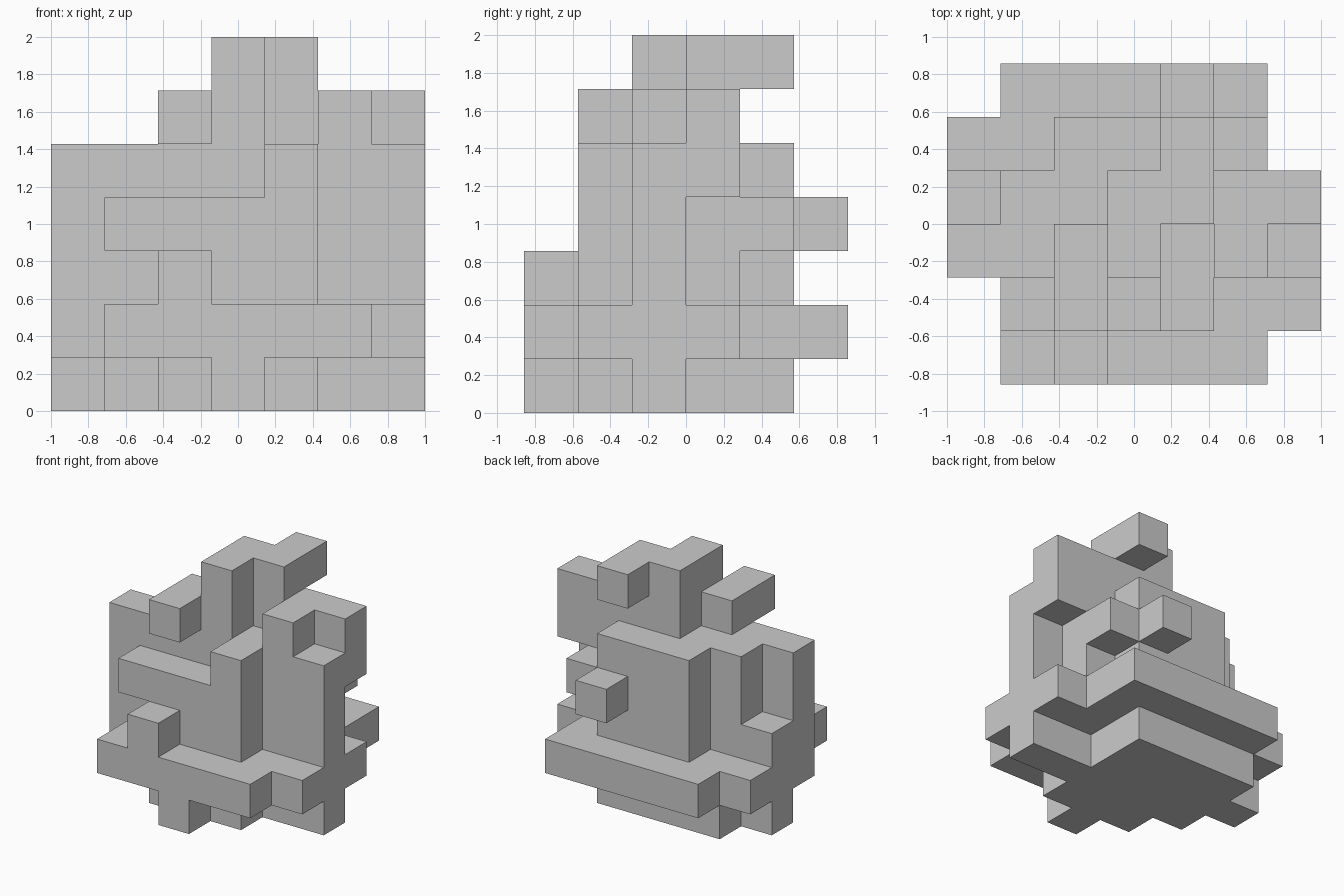
import bpy
import bmesh
from mathutils import Vector

if "Cube" in bpy.data.objects:
    bpy.data.objects.remove(bpy.data.objects["Cube"])

S = 2 / 7                       # edge of one block
ORIGIN = Vector((-1.0, -3 * S, 0.0))

# Layers from bottom to top: (row from the front, first column, last column)
LAYERS = [
    [(0, 3, 3), (1, 2, 4), (2, 1, 6), (3, 0, 4), (4, 1, 4)],             # stepped foot
    [(0, 1, 5), (1, 1, 6), (2, 0, 6), (3, 0, 6), (4, 0, 5), (5, 1, 5)],  # wide slab
    [(0, 2, 2), (1, 2, 4), (2, 0, 6), (3, 0, 5), (4, 2, 4)],             # lower body
    [(1, 1, 4), (2, 0, 6), (3, 1, 5), (4, 2, 5), (5, 4, 4)],             # middle body
    [(1, 4, 4), (2, 0, 6), (3, 1, 6), (4, 2, 4)],                        # upper body
    [(1, 2, 2), (2, 2, 3), (2, 5, 5), (3, 3, 6)],                        # shoulders
    [(2, 3, 3), (3, 3, 4), (4, 4, 4)],                                   # crest
]

cells = {(x, y, z)
         for z, rows in enumerate(LAYERS)
         for y, first, last in rows
         for x in range(first, last + 1)}


def block_shell(name, cells):
    """One outer skin around all blocks; faces between touching blocks are left out."""
    bm = bmesh.new()
    verts = {}

    def vert(p):
        if p not in verts:
            verts[p] = bm.verts.new(ORIGIN + Vector(p) * S)
        return verts[p]

    for c in sorted(cells):
        for axis in range(3):
            u, v = (axis + 1) % 3, (axis + 2) % 3
            for side in (0, 1):
                n = list(c)
                n[axis] += 2 * side - 1
                if tuple(n) in cells:
                    continue
                loop = []
                for a, b in ((0, 0), (1, 0), (1, 1), (0, 1)):
                    p = list(c)
                    p[axis] += side
                    p[u] += a
                    p[v] += b
                    loop.append(vert(tuple(p)))
                bm.faces.new(loop if side else loop[::-1])

    mesh = bpy.data.meshes.new(name)
    bm.to_mesh(mesh)
    bm.free()
    obj = bpy.data.objects.new(name, mesh)
    bpy.context.collection.objects.link(obj)
    return obj


block_shell("block_cluster", cells)
